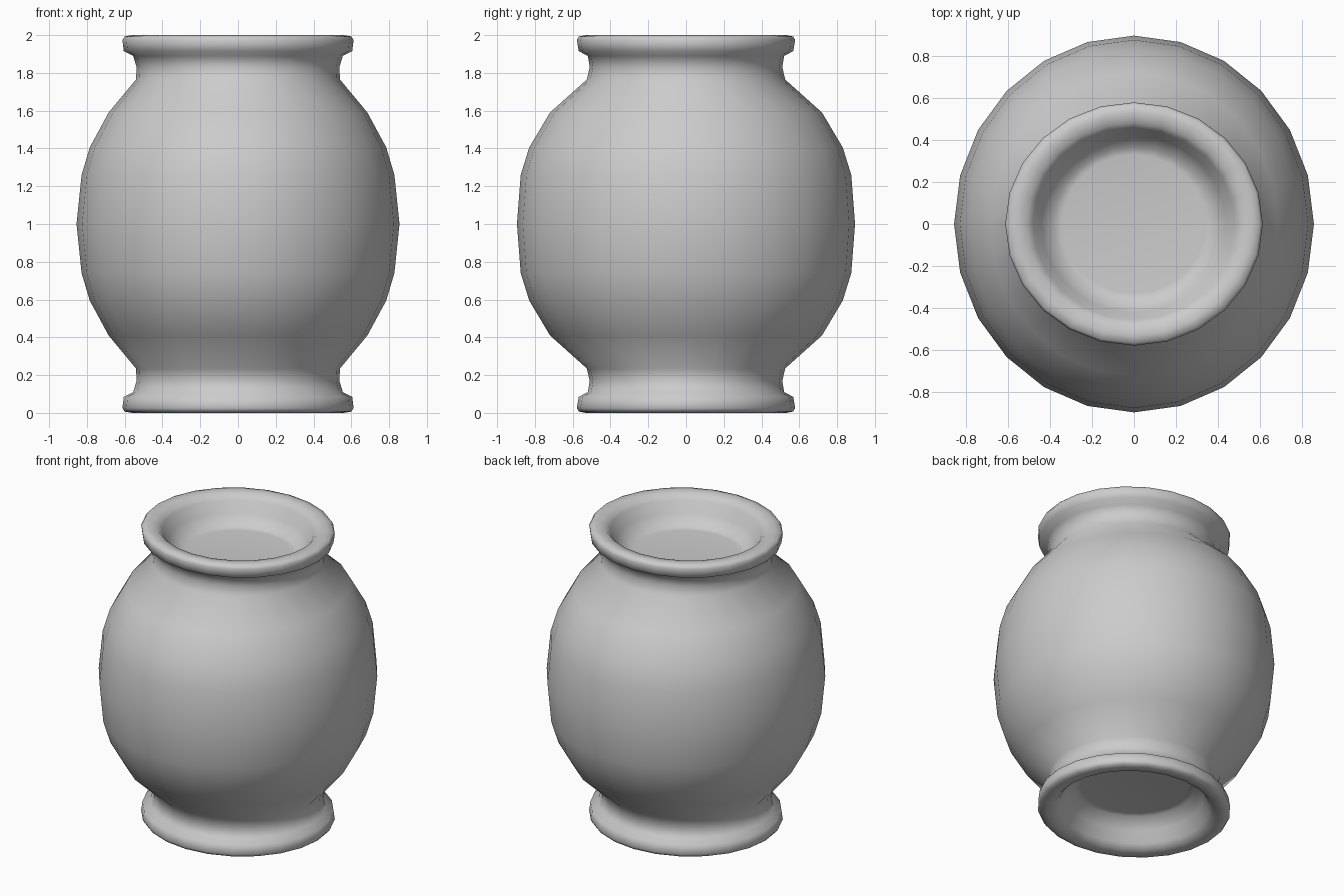
import bpy, bmesh, math

if "Cube" in bpy.data.objects:
    bpy.data.objects.remove(bpy.data.objects["Cube"])

SEGMENTS = 24

# Upper half profile, from recessed floor over the rim to the belly: (x radius, y radius, z)
upper = [
    (0.34, 0.33, 1.815),
    (0.38, 0.365, 1.82),
    (0.44, 0.42, 1.89),
    (0.48, 0.455, 1.96),
    (0.51, 0.48, 1.99),
    (0.56, 0.53, 2.00),
    (0.60, 0.567, 1.993),
    (0.612, 0.578, 1.975),
    (0.605, 0.568, 1.915),
    (0.555, 0.52, 1.89),
    (0.537, 0.51, 1.83),
    (0.54, 0.525, 1.765),
    (0.685, 0.72, 1.59),
    (0.785, 0.83, 1.405),
    (0.828, 0.875, 1.26),
    (0.855, 0.895, 1.00),
]
# Lower half mirrors the upper half
profile = upper + [(rx, ry, 2 - z) for rx, ry, z in reversed(upper[:-1])]

bm = bmesh.new()


def ring(rx, ry, z):
    angles = [2 * math.pi * i / SEGMENTS for i in range(SEGMENTS)]
    return [bm.verts.new((rx * math.cos(a), ry * math.sin(a), z)) for a in angles]


# Loft the rings and close both recessed floors
rings = [ring(*p) for p in profile]
for a, b in zip(rings, rings[1:]):
    for i in range(SEGMENTS):
        j = (i + 1) % SEGMENTS
        bm.faces.new((a[i], a[j], b[j], b[i]))
bm.faces.new(rings[0])
bm.faces.new(rings[-1])
bmesh.ops.recalc_face_normals(bm, faces=bm.faces)
for f in bm.faces:
    f.smooth = True

mesh = bpy.data.meshes.new("vase")
bm.to_mesh(mesh)
bm.free()
vase = bpy.data.objects.new("vase", mesh)
bpy.context.collection.objects.link(vase)
